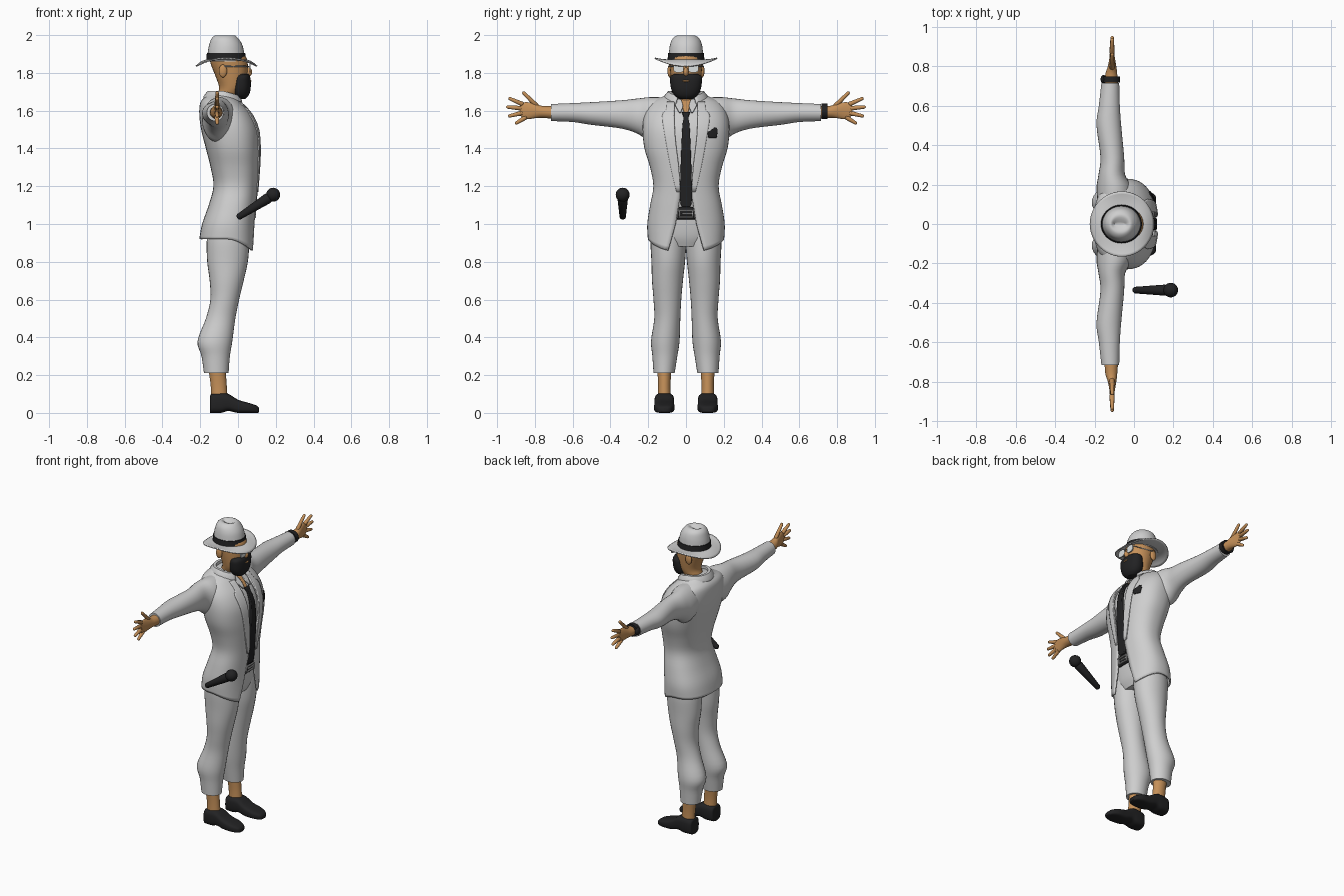
import bpy, bmesh, math
from mathutils import Vector, Matrix

if "Cube" in bpy.data.objects:
    bpy.data.objects.remove(bpy.data.objects["Cube"])


def material(name, r, g, b):
    mat = bpy.data.materials.new(name)
    mat.use_nodes = True
    mat.diffuse_color = (r, g, b, 1)
    mat.node_tree.nodes["Principled BSDF"].inputs["Base Color"].default_value = (r, g, b, 1)
    return mat


SUIT = material("suit white", .62, .62, .62)
SKIN = material("skin tan", .56, .28, .1)
BLACK = material("cloth black", .016, .016, .017)
LENS = material("lens white", .72, .75, .75)
METAL = material("buckle grey", .4, .4, .4)
made = []


def finish(name, bm, mat, thick=0):
    bmesh.ops.recalc_face_normals(bm, faces=bm.faces)
    mesh = bpy.data.meshes.new(name)
    bm.to_mesh(mesh)
    bm.free()
    ob = bpy.data.objects.new(name, mesh)
    bpy.context.collection.objects.link(ob)
    mesh.materials.append(mat)
    if thick:
        mod = ob.modifiers.new("thickness", 'SOLIDIFY')
        mod.thickness, mod.offset = thick, 0
    made.append(ob)
    return ob


def skin(name, rows, mat, closed=True, caps=True, thick=0):
    """Join rows of points with quads."""
    bm = bmesh.new()
    grid = [[bm.verts.new(p) for p in row] for row in rows]
    n = len(grid[0])
    for low, high in zip(grid, grid[1:]):
        for k in range(n if closed else n - 1):
            j = (k + 1) % n
            bm.faces.new((low[k], low[j], high[j], high[k]))
    if closed and caps:
        bm.faces.new(grid[0])
        bm.faces.new(grid[-1])
    return finish(name, bm, mat, thick)


def smooth(rows, steps=4):
    """Pass a soft curve through the rows of numbers."""
    out = []
    for i in range(len(rows) - 1):
        a, b, c, d = rows[max(i - 1, 0)], rows[i], rows[i + 1], rows[min(i + 2, len(rows) - 1)]
        for s in range(steps):
            t = s / steps
            out.append([q + .5 * t * (r - p + t * (2 * p - 5 * q + 4 * r - w + t * (3 * (q - r) + w - p)))
                        for p, q, r, w in zip(a, b, c, d)])
    return out + [list(rows[-1])]


def lerp(table, z):
    for low, high in zip(table, table[1:]):
        if z <= high[0]:
            t = max(0, (z - low[0]) / (high[0] - low[0]))
            return [p + t * (q - p) for p, q in zip(low, high)]
    return table[-1]


def power(v, e):
    return math.copysign(abs(v) ** e, v)


def tube(name, rows, mat, axis='z', side=1, e=1, n=28, steps=4, **kw):
    """Rows hold a position on the axis, then the extents on the other two axes."""
    rings = []
    for t, a0, a1, b0, b1 in smooth(rows, steps):
        ring = []
        for k in range(n):
            w = math.tau * k / n
            a = (a0 + a1) / 2 + (a1 - a0) / 2 * power(math.cos(w), e)
            b = (b0 + b1) / 2 + (b1 - b0) / 2 * power(math.sin(w), e)
            x, y, z = {'x': (t, a, b), 'y': (a, t, b), 'z': (a, b, t)}[axis]
            ring.append((x, y * side, z))
        rings.append(ring)
    return skin(name, rings, mat, **kw)


def upright(name, rows, mat, **kw):
    """A tube along z that is even about the middle plane."""
    return tube(name, [(z, x0, x1, -w, w) for z, x0, x1, w in rows], mat, **kw)


def rod(name, p, q, r0, r1, mat, n=14):
    p, q = Vector(p), Vector(q)
    d = q - p
    turn = d.to_track_quat('Z', 'Y')
    rows = [(r0 * (1 - math.sin(a)), r0 * math.cos(a)) for a in (1.4, .9, .4)]
    rows += [(d.length - r1 * (1 - math.sin(a)), r1 * math.cos(a)) for a in (.0, .5, 1, 1.45)]
    skin(name, [[p + turn @ Vector((r * math.cos(math.tau * k / n), r * math.sin(math.tau * k / n), t))
                 for k in range(n)] for t, r in rows], mat)


def ball(name, centre, size, mat):
    bm = bmesh.new()
    bmesh.ops.create_uvsphere(bm, u_segments=24, v_segments=14, radius=1,
                              matrix=Matrix.Translation(centre) @ Matrix.Diagonal((*size, 1)))
    finish(name, bm, mat)


# Torso profile: height, back, front, half width
TORSO = [(.92, -.2, .085, .197), (1, -.185, .085, .2), (1.1, -.15, .092, .185), (1.2, -.125, .1, .168),
         (1.3, -.14, .108, .185), (1.4, -.165, .112, .215), (1.5, -.19, .105, .225), (1.58, -.2, .07, .215),
         (1.64, -.195, .015, .18), (1.67, -.17, -.02, .12), (1.69, -.15, -.04, .085)]
FINE = smooth(TORSO)
GAP = [(.92, .095), (1, .055), (1.15, .03), (1.3, .04), (1.5, .062), (1.64, .06), (1.69, .05)]
E = .85


def chest(y, z, off):
    _, back, front, w = lerp(FINE, z)
    f = max(0, 1 - min(1, abs(y) / w) ** (2 / E)) ** (E / 2)
    return ((back + front) / 2 + (front - back) / 2 * f + off, y, z)


def patch(name, rows, mat, off, thick=.008, side=1, m=8):
    """A cloth piece lying on the chest; rows hold height and two side limits."""
    skin(name, [[chest(side * (a + (b - a) * k / m), z, off) for k in range(m + 1)]
                for z, a, b in smooth(rows, 3)], mat, closed=False, thick=thick)


# Jacket with open front and pointed hem
rings = []
for z, back, front, w in FINE:
    start = math.asin((lerp(GAP, z)[1] / w) ** (1 / E))
    ring = []
    for k in range(49):
        a = start + (math.tau - 2 * start) * k / 48
        drop = .07 * max(0, math.cos(a)) ** 1.5 * max(0, (1 - z) / .08)
        ring.append(((back + front) / 2 + (front - back) / 2 * power(math.cos(a), E),
                     w * power(math.sin(a), E), z - drop))
    rings.append(ring)
skin("jacket", rings, SUIT, closed=False, thick=.01)

# Shirt and trouser seat under the jacket
inner = [(z, b + .014, f - .014, w - .014) for z, b, f, w in TORSO]
upright("shirt", inner[2:], SUIT, e=E, n=40)
upright("trouser_seat", [(.88, -.15, .04, .12), (.93, -.165, .06, .165)] + inner[1:3], SUIT, e=E, n=40)

# Tie, throat, belt, buckle and pocket square
patch("throat", [(1.57, -.004, .004), (1.62, -.02, .02), (1.66, -.035, .035)], SKIN, -.007)
patch("tie", [(1.09, -.02, .02), (1.13, -.031, .031), (1.3, -.028, .028), (1.5, -.02, .02),
              (1.56, -.013, .013), (1.59, -.02, .02)], BLACK, -.001, .014)
patch("belt", [(1.025, -.047, .047), (1.09, -.037, .037)], BLACK, -.009, .014)
for z in (1.037, 1.073):
    patch("buckle_bar", [(z - .004, -.04, .04), (z + .004, -.04, .04)], METAL, .002, .01)
for s in (-1, 1):
    patch("buckle_side", [(1.037, .032, .04), (1.073, .032, .04)], METAL, .002, .01, s)
patch("buckle_pin", [(1.051, -.02, .035), (1.059, -.02, .035)], METAL, .002, .01)
patch("pocket_square", [(1.455, .12, .16), (1.485, .115, .165), (1.495, .13, .165), (1.51, .15, .16)],
      BLACK, .007)

# Jacket collar, a band around the neck that dips to the front
rings = []
for r, z in ((.125, 1.645), (.122, 1.675), (.1, 1.7), (.085, 1.7), (.078, 1.665)):
    ring = []
    for k in range(33):
        a = .45 + (math.tau - .9) * k / 32
        c = math.cos(a)
        ring.append((-.075 + r * .85 * c, r * .93 * math.sin(a), z - .025 * max(0, c)))
    rings.append(ring)
skin("jacket_collar", rings, SUIT, closed=False, thick=.008)

FINGERS = {"index": (.86, 1.632, .94, 1.667), "middle": (.865, 1.612, .952, 1.62),
           "ring": (.86, 1.59, .942, 1.57), "little": (.84, 1.57, .905, 1.53),
           "thumb": (.785, 1.62, .865, 1.7)}
for s, tag in ((1, "left_"), (-1, "right_")):
    patch(tag + "lapel", [(1.17, .03, .05), (1.3, .038, .08), (1.45, .056, .108), (1.57, .062, .125),
                          (1.6, .062, .105), (1.645, .06, .1)], SUIT, .007, .008, s)
    patch(tag + "shirt_collar", [(1.59, .028, .036), (1.625, .016, .055), (1.66, .028, .06)],
          SUIT, .002, .008, s)
    # Sleeve, hand and fingers
    tube(tag + "sleeve", [(.08, -.18, -.01, 1.47, 1.668), (.18, -.19, -.01, 1.43, 1.672),
                          (.25, -.18, -.045, 1.475, 1.665), (.34, -.17, -.05, 1.505, 1.655),
                          (.5, -.19, -.065, 1.525, 1.645), (.6, -.178, -.072, 1.54, 1.64),
                          (.715, -.165, -.075, 1.545, 1.635)], SUIT, 'y', s)
    tube(tag + "hand", [(.69, -.15, -.08, 1.555, 1.625), (.76, -.145, -.085, 1.562, 1.625),
                        (.8, -.132, -.09, 1.56, 1.638), (.85, -.123, -.098, 1.555, 1.645),
                        (.88, -.118, -.102, 1.575, 1.635)], SKIN, 'y', s)
    for finger, (y, z, y2, z2) in FINGERS.items():
        rod(tag + finger, (-.112, y * s, z), (-.11, y2 * s, z2), .014, .009, SKIN)
    # Trouser leg, ankle and shoe
    tube(tag + "trouser_leg", [(.21, -.18, -.05, .06, .172), (.3, -.193, -.043, .046, .178),
                               (.38, -.214, -.03, .034, .185), (.5, -.17, -.014, .03, .168),
                               (.6, -.146, .006, .025, .172), (.7, -.15, .03, .016, .18),
                               (.8, -.163, .052, .005, .183), (.9, -.166, .06, -.002, .188),
                               (.96, -.16, .06, -.002, .185)], SUIT, side=s)
    tube(tag + "ankle", [(.08, -.142, -.055, .08, .15), (.15, -.145, -.06, .082, .148),
                         (.24, -.158, -.066, .076, .152)], SKIN, side=s)
    tube(tag + "shoe", [(-.148, .085, .145, 0, .085), (-.14, .068, .162, 0, .1), (-.09, .063, .167, 0, .106),
                        (-.05, .063, .167, .01, .1), (0, .062, .168, 0, .07), (.06, .062, .168, 0, .052),
                        (.1, .078, .152, 0, .038), (.112, .095, .135, .004, .025)], BLACK, 'x', s, .6)
    # Ear, lens and glasses arm
    ball(tag + "ear", (-.08, .086 * s, 1.81), (.022, .012, .034), SKIN)
    tube(tag + "lens", [(.06, .012, .066, 1.802, 1.848), (.067, .012, .066, 1.802, 1.848)],
         LENS, 'x', s, .65, steps=1)
    rod(tag + "glasses_arm", (.062, .066 * s, 1.835), (-.075, .092 * s, 1.835), .003, .003, METAL, 8)

# Watch on the left wrist
tube("watch_band", [(.718, -.162, -.072, 1.555, 1.637), (.748, -.162, -.072, 1.555, 1.637)], BLACK, 'y', steps=1)
ball("watch_face", (-.155, .733, 1.596), (.014, .022, .025), BLACK)

# Head, nose, beard and mouth
upright("head", [(1.6, -.12, -.01, .05), (1.67, -.115, 0, .055), (1.72, -.1, .035, .07), (1.78, -.118, .048, .08),
                 (1.84, -.142, .052, .086), (1.88, -.15, .045, .088), (1.9, -.14, .03, .08)], SKIN)
ball("nose", (.055, 0, 1.805), (.02, .014, .024), SKIN)
rod("glasses_bridge", (.064, -.015, 1.836), (.064, .015, 1.836), .003, .003, METAL, 8)
upright("beard", [(1.663, -.005, .04, .035), (1.68, -.025, .056, .06), (1.71, -.035, .066, .077),
                  (1.75, -.03, .068, .084), (1.78, -.02, .064, .083), (1.795, -.01, .054, .06)], BLACK, e=.9)
ball("lower_lip", (.063, 0, 1.757), (.009, .02, .006), SKIN)

# Hat: dented crown, band and saddle shaped brim
upright("hat_crown", [(1.86, -.163, .038, .094), (1.91, -.16, .032, .09), (1.95, -.152, .022, .084),
                      (1.982, -.14, .002, .07), (1.998, -.118, -.02, .042), (1.982, -.1, -.045, .004)], SUIT, n=36)
upright("hat_band", [(1.868, -.168, .043, .098), (1.905, -.165, .038, .094)], BLACK, n=36, steps=1)
rings = []
for i in range(7):
    t = i / 6
    rings.append([(-.061 + (.095 + .066 * t) * math.cos(a), (.088 + .077 * t) * math.sin(a),
                   1.868 + t * t * (.01 - .043 * math.cos(a) ** 2))
                  for a in (math.tau * k / 48 for k in range(48))])
skin("hat_brim", rings, SUIT, caps=False, thick=.007)

# Microphone
rod("microphone_handle", (-.005, -.335, 1.032), (.18, -.335, 1.15), .018, .028, BLACK, 20)
ball("microphone_head", (.186, -.335, 1.155), (.037, .037, .037), BLACK)

# Soft shading with sharp edges kept
bpy.ops.object.select_all(action='DESELECT')
for ob in made:
    ob.select_set(True)
bpy.context.view_layer.objects.active = made[0]
bpy.ops.object.shade_smooth_by_angle(angle=math.radians(40))
